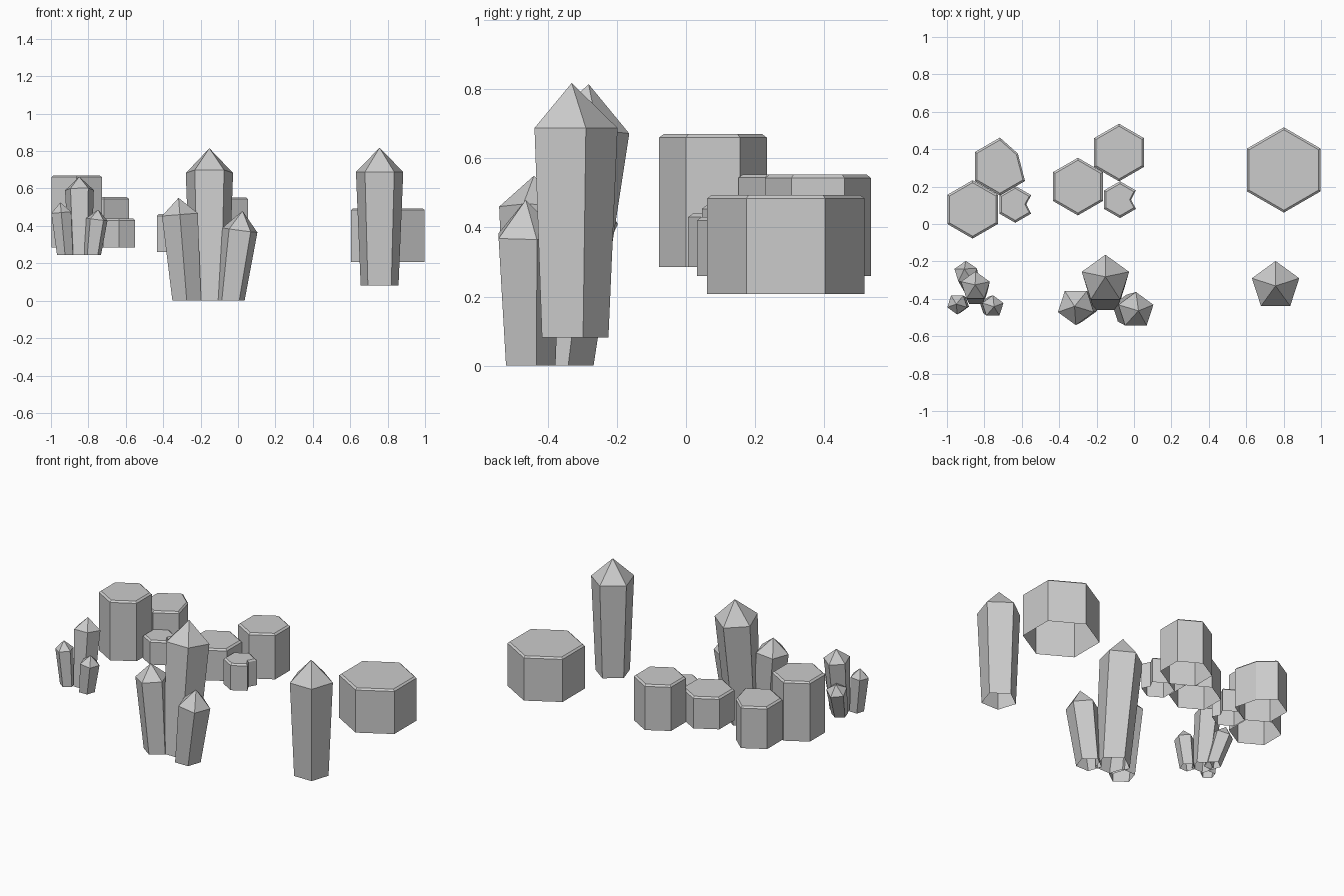
import bpy
from math import sin, cos, pi, radians
from mathutils import Vector

if "Cube" in bpy.data.objects:
    bpy.data.objects.remove(bpy.data.objects["Cube"])


def add_mesh(name, verts, faces):
    me = bpy.data.meshes.new(name)
    me.from_pydata([tuple(v) for v in verts], [], faces)
    me.update()
    ob = bpy.data.objects.new(name, me)
    bpy.context.collection.objects.link(ob)
    return ob


def walls(n, rings):
    return [(k * n + i, k * n + (i + 1) % n, (k + 1) * n + (i + 1) % n, (k + 1) * n + i)
            for k in range(rings - 1) for i in range(n)]


def column(name, x, y, r, z0, z1, kind="plain"):
    """Hexagonal column, chamfered top, open underside."""
    pts = [Vector((r * cos(radians(30 + 60 * k)), r * sin(radians(30 + 60 * k)))) for k in range(6)]
    if kind == "chipped":      # one corner pushed in
        pts[0] = Vector((0.62 * r, 0.45 * r))
    elif kind == "notched":    # one side dented inwards
        pts.append(Vector((0.60 * r, 0)))
    n = len(pts)
    verts = []
    for z, s in ((z0, 1), (z1 - 0.010, 1), (z1, 1 - 0.013 / r)):
        verts += [(x + p.x * s, y + p.y * s, z) for p in pts]
    add_mesh(name, verts, walls(n, 3) + [tuple(range(2 * n, 3 * n))])


def crystal(name, base, apex, r, tip, point=1):
    """Five-sided shaft widening upward to a pyramid tip, flat open base."""
    base, apex = Vector(base), Vector(apex)
    axis = (apex - base).normalized()
    rot = Vector((0, 0, 1)).rotation_difference(axis)
    shoulder = apex - axis * tip
    ring = [Vector((cos(point * pi / 2 + 2 * pi * k / 5), sin(point * pi / 2 + 2 * pi * k / 5), 0))
            for k in range(5)]
    verts = [base + p * r * 0.8 for p in ring]
    verts += [shoulder + rot @ (p * r) for p in ring]
    verts.append(apex)
    add_mesh(name, verts, walls(5, 2) + [(5 + i, 5 + (i + 1) % 5, 10) for i in range(5)])


# Single wide column
column("wide_column", 0.801, 0.289, 0.228, 0.208, 0.494)

# Middle column cluster
column("middle_column_back", -0.08, 0.382, 0.154, 0.26, 0.553)
column("middle_column_side", -0.30, 0.20, 0.154, 0.26, 0.464)
column("middle_column_small", -0.075, 0.13, 0.0985, 0.26, 0.43, "notched")

# Left column cluster
column("left_column_tall", -0.863, 0.078, 0.156, 0.285, 0.67)
column("left_column_back", -0.717, 0.307, 0.155, 0.285, 0.554, "chipped")
column("left_column_small", -0.635, 0.105, 0.0985, 0.285, 0.44, "notched")

# Single upright crystal
crystal("single_crystal", (0.757, -0.331, 0.081), (0.757, -0.331, 0.818), 0.133, 0.13)

# Middle crystal cluster
crystal("middle_crystal_main", (-0.152, -0.374, 0), (-0.153, -0.282, 0.815), 0.133, 0.129)
crystal("middle_crystal_left", (-0.274, -0.44, 0), (-0.318, -0.44, 0.55), 0.101, 0.09, -1)
crystal("middle_crystal_right", (-0.04, -0.457, 0), (0.024, -0.464, 0.48), 0.099, 0.104)

# Left crystal cluster
crystal("small_crystal_main", (-0.843, -0.375, 0.245), (-0.849, -0.325, 0.663), 0.081, 0.07)
crystal("small_crystal_left", (-0.925, -0.428, 0.245), (-0.95, -0.428, 0.525), 0.056, 0.054, -1)
crystal("small_crystal_right", (-0.778, -0.437, 0.245), (-0.748, -0.442, 0.487), 0.060, 0.053)
crystal("small_crystal_back", (-0.875, -0.325, 0.245), (-0.907, -0.24, 0.48), 0.064, 0.052)
